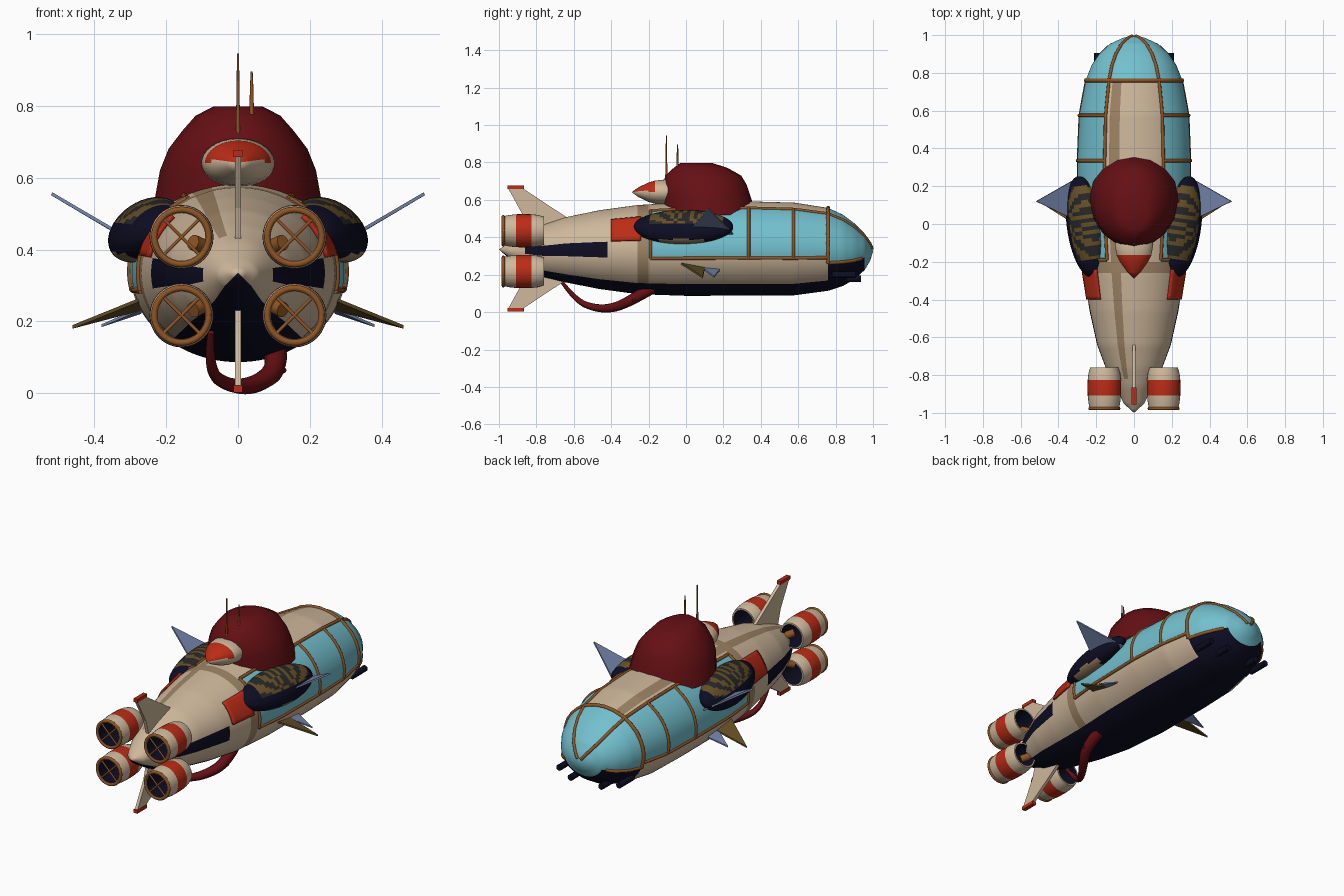
import bpy, bmesh
from math import sin, cos, pi, asin, acos, atan2, radians
from mathutils import Vector, Matrix

cube = bpy.data.objects.get("Cube")
if cube:
    bpy.data.objects.remove(cube, do_unlink=True)

PALETTE = {
    "cream": (0.62, 0.48, 0.33), "navy": (0.004, 0.004, 0.017), "red": (0.5, 0.025, 0.008),
    "dark_red": (0.13, 0.005, 0.007), "glass_blue": (0.17, 0.53, 0.62), "copper": (0.27, 0.09, 0.018),
    "tan": (0.34, 0.23, 0.13), "olive": (0.13, 0.08, 0.02), "charcoal": (0.02, 0.02, 0.02),
    "blue_grey": (0.17, 0.23, 0.40)}
MATS = {}
for key, rgb in PALETTE.items():
    m = bpy.data.materials.new(key)
    m.use_nodes = True
    m.diffuse_color = (*rgb, 1)
    m.node_tree.nodes["Principled BSDF"].inputs["Base Color"].default_value = (*rgb, 1)
    MATS[key] = m


def finish(name, bm, mats, rule=None, angle=35):
    """Turn a bmesh into a shaded object; rule(centre) names the colour of a face."""
    bmesh.ops.remove_doubles(bm, verts=bm.verts, dist=1e-5)
    bmesh.ops.recalc_face_normals(bm, faces=bm.faces)
    if rule:
        for f in bm.faces:
            f.material_index = mats.index(rule(f.calc_center_median()))
    me = bpy.data.meshes.new(name)
    bm.to_mesh(me)
    bm.free()
    for k in mats:
        me.materials.append(MATS[k])
    ob = bpy.data.objects.new(name, me)
    bpy.context.collection.objects.link(ob)
    bpy.ops.object.select_all(action="DESELECT")
    ob.select_set(True)
    bpy.context.view_layer.objects.active = ob
    if angle:
        bpy.ops.object.shade_smooth_by_angle(angle=radians(angle))
    return ob


def loft(name, rings, mats, rule=None, angle=35, cyclic=True):
    bm = bmesh.new()
    vs = [[bm.verts.new(p) for p in r] for r in rings]
    n = len(rings[0])
    for a, b in zip(vs, vs[1:]):
        for i in range(n if cyclic else n - 1):
            j = (i + 1) % n
            bm.faces.new((a[i], a[j], b[j], b[i]))
    bmesh.ops.dissolve_degenerate(bm, dist=1e-6, edges=bm.edges)
    return finish(name, bm, mats, rule, angle)


def tube(name, pts, radius, colour, radii=None, smooth=False, res=3):
    cu = bpy.data.curves.new(name, "CURVE")
    cu.dimensions, cu.bevel_depth, cu.bevel_resolution = "3D", radius, res
    cu.use_fill_caps = True
    sp = cu.splines.new("NURBS" if smooth else "POLY")
    sp.points.add(len(pts) - 1)
    for i, p in enumerate(pts):
        sp.points[i].co = (*p, 1)
        sp.points[i].radius = radii[i] if radii else 1
    sp.use_endpoint_u, sp.order_u = True, 3
    tmp = bpy.data.objects.new(name + "_path", cu)
    bpy.context.collection.objects.link(tmp)
    me = bpy.data.meshes.new_from_object(tmp.evaluated_get(bpy.context.evaluated_depsgraph_get()))
    bpy.data.objects.remove(tmp)
    bm = bmesh.new()
    bm.from_mesh(me)
    return finish(name, bm, [colour], None, 50)


def plate(name, outline, offset, mats, rule=None):
    """Thin solid from a planar outline, thickened along offset."""
    off = Vector(offset)
    bm = bmesh.new()
    sides = [[bm.verts.new(Vector(p) + off * s) for p in outline] for s in (-1, 1)]
    n = len(outline)
    for i in range(n):
        bm.faces.new((sides[0][i], sides[0][(i + 1) % n], sides[1][(i + 1) % n], sides[1][i]))
    for s in sides:
        bm.faces.new(s)
    return finish(name, bm, mats, rule, 0)


# Hull stations: y, half width, top z, bottom z
STATIONS = [(-1, 0, .335, .335), (-.95, .055, .37, .29), (-.86, .098, .425, .235), (-.76, .15, .468, .187),
            (-.64, .195, .508, .158), (-.46, .235, .545, .123), (-.26, .268, .572, .096), (0, .295, .588, .087),
            (.34, .3, .592, .088), (.58, .29, .585, .09), (.76, .256, .557, .114), (.84, .225, .52, .14),
            (.9, .185, .475, .175), (.955, .125, .42, .225), (.985, .06, .37, .275), (1, 0, .325, .325)]


def section(y):
    for a, b in zip(STATIONS, STATIONS[1:]):
        if y <= b[0] + 1e-6:
            t = (y - a[0]) / (b[0] - a[0])
            w, top, bot = (a[k] + (b[k] - a[k]) * t for k in (1, 2, 3))
            return w, (top + bot) / 2, (top - bot) / 2
    return 0, .325, 0


def on_hull(y, a, off=0.0):
    w, cz, h = section(y)
    return Vector(((w + off) * cos(a), y, cz + (h + off) * sin(a)))


def hull_colour(c):
    w, cz, h = section(c.y)
    s, k = (c.z - cz) / max(h, .004), c.x / max(w, .004)
    if c.y > .76:
        return "glass_blue" if s > -.33 or c.y > .95 else "navy"
    if s < -.76:
        return "navy"
    if -.2 < c.y and s > -.2 and abs(k) > .517:
        return "glass_blue"
    if -.86 < c.y < -.41 and -.2 < s < .18:
        return "navy"
    if (s > 0 and -.42 < k < -.29 and c.y > -.82) or -.26 < c.y < -.21:
        return "tan"
    return "cream"


# Hull, with canopy glass, belly and stripes as face colours
ys = sorted({round(-1 + i * .02, 3) for i in range(101)} | {s[0] for s in STATIONS})
SEG = 96
loft("hull", [[on_hull(y, 2 * pi * i / SEG) for i in range(SEG)] for y in ys],
     ["cream", "navy", "glass_blue", "tan"], hull_colour, 40)

# Canopy frame
LOW, HIGH, RIM = asin(-.2), acos(.517), asin(-.33)


def side_angle(a, side):
    return a if side > 0 else pi - a


def rib(name, y, a0, a1, r=.009):
    tube(name, [on_hull(y, a0 + (a1 - a0) * i / 16) for i in range(17)], r, "copper")


def rail(name, y0, y1, a, r=.009):
    tube(name, [on_hull(y0 + (y1 - y0) * i / 20, a) for i in range(21)], r, "copper")


rib("nose_ring", .76, RIM, pi - RIM, .011)
for side, tag in ((1, "left"), (-1, "right")):
    low, high, rim = (side_angle(a, side) for a in (LOW, HIGH, RIM))
    for i, y in enumerate((-.19, .335, .575)):
        rib(f"canopy_rib_{i}_{tag}", y, low, high)
    rail("canopy_lower_rail_" + tag, -.19, .76, low)
    rail("canopy_upper_rail_" + tag, -.19, .76, high)
    rail("nose_rib_" + tag, .76, .995, high)
    rail("nose_lower_rail_" + tag, .76, .94, rim)

    # Red hull patch
    patch = [[on_hull(-.4 + .16 * j / 8, side_angle(.2 + .58 * i / 8, side), .007) for i in range(9)]
             for j in range(9)]
    ob = loft("hull_patch_" + tag, patch, ["red"], None, 40, False)
    mod = ob.modifiers.new("thickness", "SOLIDIFY")
    mod.thickness, mod.offset = .012, 0

    # Shoulder pod
    bm = bmesh.new()
    mat = (Matrix.Translation((side * .258, -.015, .455)) @ Matrix.Rotation(side * radians(-8), 4, "Z")
           @ Matrix.Rotation(side * radians(40), 4, "Y") @ Matrix.Diagonal((.11, .27, .075, 1))
           @ Matrix.Rotation(pi / 2, 4, "X"))
    bmesh.ops.create_uvsphere(bm, u_segments=40, v_segments=40, radius=1, matrix=mat)

    def pod_colour(c):
        if c.z > .475 and -.19 < c.y < .2:
            return "olive" if int((atan2(c.z - .44, c.y) + pi) * 5) % 2 else "charcoal"
        return "tan" if c.z < .39 and abs(c.y + .03) < .12 else "navy"
    finish("shoulder_pod_" + tag, bm, ["navy", "olive", "charcoal", "tan"], pod_colour, 60)

    # Side fins
    plate("upper_side_fin_" + tag, [(side * .27, 0, .41), (side * .518, .12, .555), (side * .29, .25, .42)],
          (side * -.002, 0, .004), ["blue_grey"])
    plate("lower_side_fin_" + tag, [(side * .27, -.03, .262), (side * .46, .09, .185), (side * .27, .1, .235)],
          (0, 0, .005), ["olive"])
    plate("small_side_fin_" + tag, [(side * .26, .08, .24), (side * .38, .15, .188), (side * .27, .18, .225)],
          (0, 0, .004), ["blue_grey"])

    # Nose thrusters
    for i, (x, y, z) in enumerate(((.195, .905, .2), (.1, .935, .178))):
        tube(f"nose_thruster_{i}_{tag}", [(side * x, .78, z), (side * x, y, z)], .018, "navy")

    # Engines: barrel, grille ring, cross bars and strut
    for z, level in ((.435, 1), (.217, -1)):
        name = f"engine_{'upper' if level > 0 else 'lower'}_{tag}"
        x = side * .157
        barrel = [(-.76, .066), (-.76, .075), (-.79, .084), (-.825, .088), (-.87, .089), (-.908, .088),
                  (-.945, .084), (-.98, .077), (-.98, .066), (-.87, .07), (-.76, .066)]

        def engine_colour(c, x=x, z=z):
            if (c.x - x) ** 2 + (c.z - z) ** 2 < .0718 ** 2 and -.978 < c.y < -.762:
                return "navy"
            return "red" if -.908 < c.y < -.825 else "cream"
        loft(name, [[(x + r * cos(2 * pi * i / 32), y, z + r * sin(2 * pi * i / 32)) for i in range(32)]
                    for y, r in barrel], ["cream", "red", "navy"], engine_colour)
        tube(name + "_ring", [(x + .076 * cos(2 * pi * i / 32), -.977, z + .076 * sin(2 * pi * i / 32))
                              for i in range(33)], .009, "copper")
        for d in (1, -1):
            q = .052
            tube(f"{name}_bar_{d + 1}", [(x - q, -.975, z - q * d), (x + q, -.975, z + q * d)], .005, "copper")
        tube(name + "_strut", [(side * .125, -.83, z - level * .015), (side * .05, -.75, .327 + level * .06)],
             .022, "copper")

# Tail fins, upper and lower
for level, tag in ((1, "upper"), (-1, "lower")):
    mid = .335 if level > 0 else .345
    shape = [(-.62, .16), (-.87, .325), (-.95, .325), (-.87, .18), (-.84, .08), (-.66, .1)]
    plate("tail_fin_" + tag, [(0, y, mid + level * z) for y, z in shape], (.009, 0, 0), ["cream"])
    tip = [(-.865, .322), (-.865, .342), (-.955, .342), (-.955, .322)]
    plate("tail_fin_tip_" + tag, [(0, y, mid + level * z) for y, z in tip], (.012, 0, 0), ["red"])

# Dome: z, half width, front y, back y
dome = [(.52, .235, -.12, .375), (.62, .217, -.13, .345), (.68, .193, -.125, .325), (.73, .155, -.11, .295),
        (.772, .118, -.065, .22), (.797, .07, -.03, .14), (.785, 0, .05, .05)]
loft("dome", [[(w * cos(a), (f + b) / 2 + (b - f) / 2 * sin(a), z)
               for a in (2 * pi * i / 16 for i in range(16))] for z, w, f, b in dome], ["dark_red"], None, 50)

# Beak: y, half width, half height
beak = [(-.29, 0, 0), (-.255, .035, .026), (-.2, .075, .052), (-.165, .092, .062), (-.11, .102, .068), (-.04, .08, .05)]
loft("beak", [[(w * cos(2 * pi * i / 32), y, .641 + h * sin(2 * pi * i / 32)) for i in range(32)]
              for y, w, h in beak], ["cream", "red"],
     lambda c: "red" if c.z > .645 and c.y < -.15 else "cream", 50)

# Antennas
for name, x, y, z0, z1 in (("tall_antenna", 0, -.105, .7, .945), ("short_antenna", .038, -.045, .75, .895)):
    tube(name, [(x, y, z0), (x, y, z0 + .1), (x, y, z1)], .007, "copper", [1, .7, .4])

# Hanging tentacle with suckers
path = [(-.075, -.67, .17), (-.085, -.59, .06), (-.02, -.48, .018), (.05, -.38, .022), (.115, -.28, .07), (.1, -.18, .13)]
tube("tentacle", path, .03, "dark_red", [.3, .5, .65, .85, 1, 1.1], True)
for i, (x, y, z) in enumerate(path[2:5]):
    bm = bmesh.new()
    bmesh.ops.create_uvsphere(bm, u_segments=10, v_segments=6, radius=.008,
                              matrix=Matrix.Translation((x + .012, y, z - .006)))
    finish(f"sucker_{i}", bm, ["dark_red"], None, 60)
